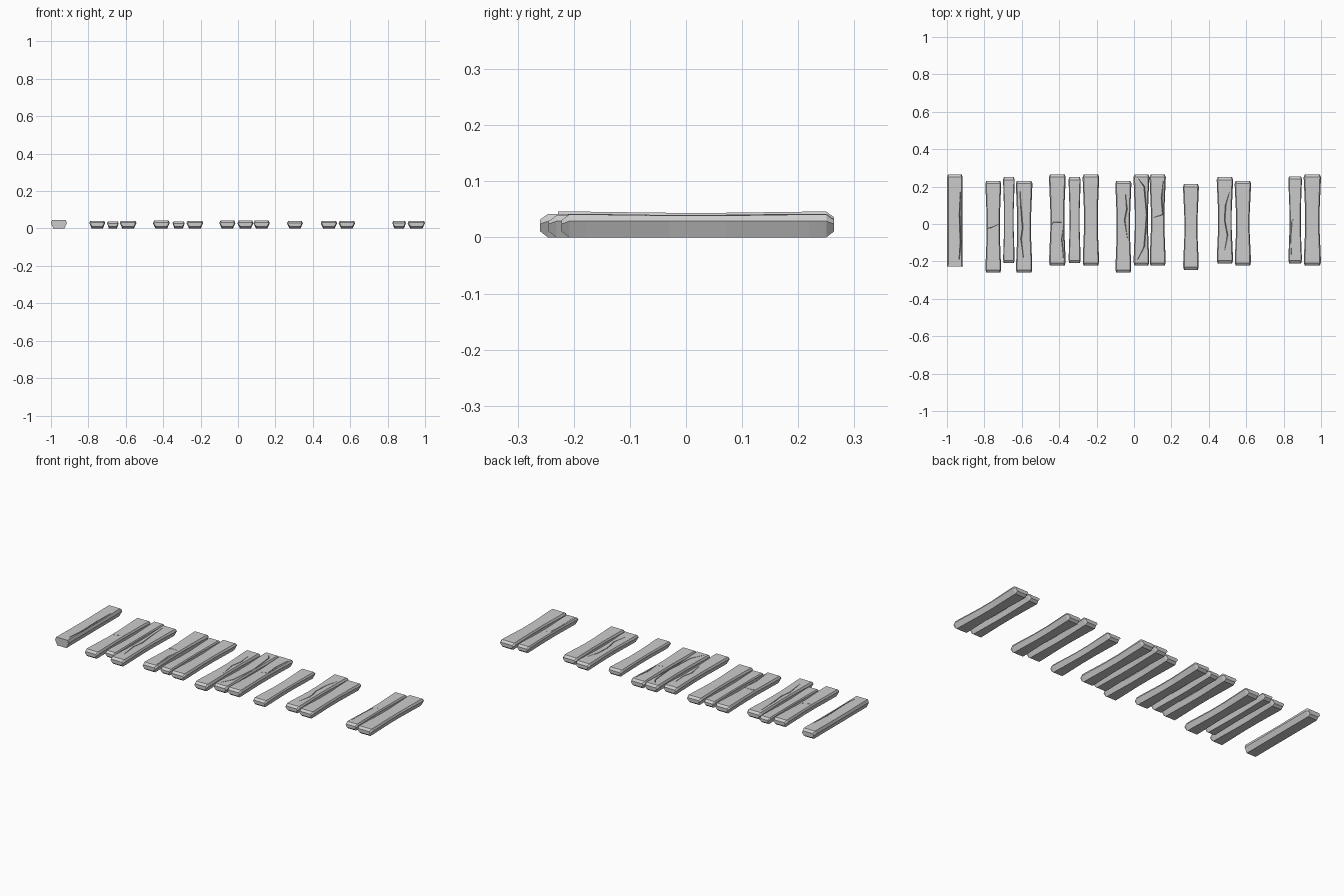
import bpy, bmesh

if "Cube" in bpy.data.objects:
    bpy.data.objects.remove(bpy.data.objects["Cube"])


def mesh_object(name, rings):
    """Closed solid from a list of equal-length rings of points."""
    bm = bmesh.new()
    loops = [[bm.verts.new(p) for p in ring] for ring in rings]
    n = len(loops[0])
    for a, b in zip(loops, loops[1:]):
        for i in range(n):
            j = (i + 1) % n
            bm.faces.new((a[i], a[j], b[j], b[i]))
    bm.faces.new(loops[0])
    bm.faces.new(loops[-1])
    bmesh.ops.recalc_face_normals(bm, faces=bm.faces)
    me = bpy.data.meshes.new(name)
    bm.to_mesh(me)
    bm.free()
    ob = bpy.data.objects.new(name, me)
    bpy.context.collection.objects.link(ob)
    return ob


def section(x, y, w, top, cap=False):
    """Six-sided board section, narrower underneath; caps are inset."""
    low, mid, high = (0.011, 0.024, top - 0.010) if cap else (0, 0.029, top)
    if cap:
        w *= 0.88
    return [(x + sx * w, y, z) for sx, z in
            ((-0.7, low), (0.7, low), (1, mid), (0.86, high), (-0.86, high), (-1, mid))]


def plank(name, x0, x1, y0, y1, top, blunt=False):
    x, w, yc = (x0 + x1) / 2, (x1 - x0) / 2, (y0 + y1) / 2
    rings = [section(x, y0, w, top, not blunt)]
    for y, s, dz in ((y0 + 0.014, 0.97, 0), (y0 + 0.045, 0.97, 0), (yc - 0.05, 0.83, -0.002),
                     (yc + 0.05, 0.83, -0.002), (y1 - 0.045, 0.97, 0), (y1 - 0.014, 1, 0)):
        if blunt:
            s = 0.97
        rings.append(section(x, y, w * s, top + dz))
    rings.append(section(x, y1, w, top, True))
    return mesh_object(name, rings)


def crack(board, path, width, depth=0.012):
    """Cut a tapering V groove along a crooked path."""
    rings = []
    for i, (x, y) in enumerate(path):
        end = i in (0, len(path) - 1)
        h = width * (0.25 if end else 0.5)
        dx = path[min(i + 1, len(path) - 1)][0] - path[max(i - 1, 0)][0]
        dy = path[min(i + 1, len(path) - 1)][1] - path[max(i - 1, 0)][1]
        ln = (dx * dx + dy * dy) ** 0.5
        nx, ny = -dy / ln * h, dx / ln * h
        bottom = 0.042 - depth * (0.4 if end else 1)
        rings.append([(x - nx, y - ny, 0.06), (x + nx, y + ny, 0.06), (x, y, bottom)])
    cutter = mesh_object("crack_cutter", rings)
    cutter.hide_render = True
    mod = board.modifiers.new("crack", 'BOOLEAN')
    mod.operation, mod.solver, mod.object = 'DIFFERENCE', 'EXACT', cutter
    bpy.context.view_layer.objects.active = board
    bpy.ops.object.modifier_apply(modifier=mod.name)
    bpy.data.objects.remove(cutter)


# Boards: x range, y range, top height
boards = [plank("plank_%02d" % (i + 1), *b, blunt=(i == 0)) for i, b in enumerate([
    (-1.000, -0.915, -0.228, 0.264, 0.046),
    (-0.795, -0.710, -0.260, 0.230, 0.041),
    (-0.700, -0.638, -0.208, 0.250, 0.037),
    (-0.632, -0.543, -0.260, 0.230, 0.041),
    (-0.455, -0.365, -0.222, 0.264, 0.042),
    (-0.350, -0.285, -0.208, 0.250, 0.037),
    (-0.275, -0.186, -0.222, 0.264, 0.041),
    (-0.100, -0.014, -0.260, 0.230, 0.042),
    (-0.003, 0.082, -0.222, 0.264, 0.042),
    (0.083, 0.170, -0.222, 0.264, 0.042),
    (0.262, 0.347, -0.245, 0.213, 0.039),
    (0.442, 0.530, -0.210, 0.250, 0.041),
    (0.538, 0.626, -0.222, 0.230, 0.041),
    (0.825, 0.898, -0.210, 0.254, 0.039),
    (0.907, 1.000, -0.222, 0.264, 0.041)])]

# Weathered splits in the tops of some boards
crack(boards[0], [(-0.928, 0.17), (-0.932, 0.05), (-0.927, -0.10), (-0.935, -0.19)], 0.012)
crack(boards[1], [(-0.80, -0.025), (-0.765, -0.02), (-0.72, 0.0)], 0.010)
crack(boards[3], [(-0.61, 0.19), (-0.602, 0.06), (-0.595, -0.02), (-0.604, -0.08), (-0.59, -0.19)], 0.016)
crack(boards[4], [(-0.45, -0.02), (-0.43, 0.01), (-0.37, 0.008)], 0.010)
crack(boards[4], [(-0.376, 0.0), (-0.386, -0.08), (-0.376, -0.20)], 0.010)
crack(boards[7], [(-0.045, 0.16), (-0.038, 0.08), (-0.05, 0.02), (-0.035, -0.08)], 0.014)
crack(boards[8], [(0.025, 0.24), (0.055, 0.20), (0.068, 0.05), (0.055, -0.12), (0.02, -0.19)], 0.013)
crack(boards[9], [(0.157, 0.23), (0.148, 0.14), (0.154, 0.05), (0.105, 0.035)], 0.014)
crack(boards[11], [(0.51, 0.17), (0.49, 0.10), (0.485, 0.02), (0.50, -0.06), (0.485, -0.14)], 0.015)
crack(boards[13], [(0.87, 0.03), (0.845, 0.02), (0.838, -0.07), (0.842, -0.19)], 0.010)
